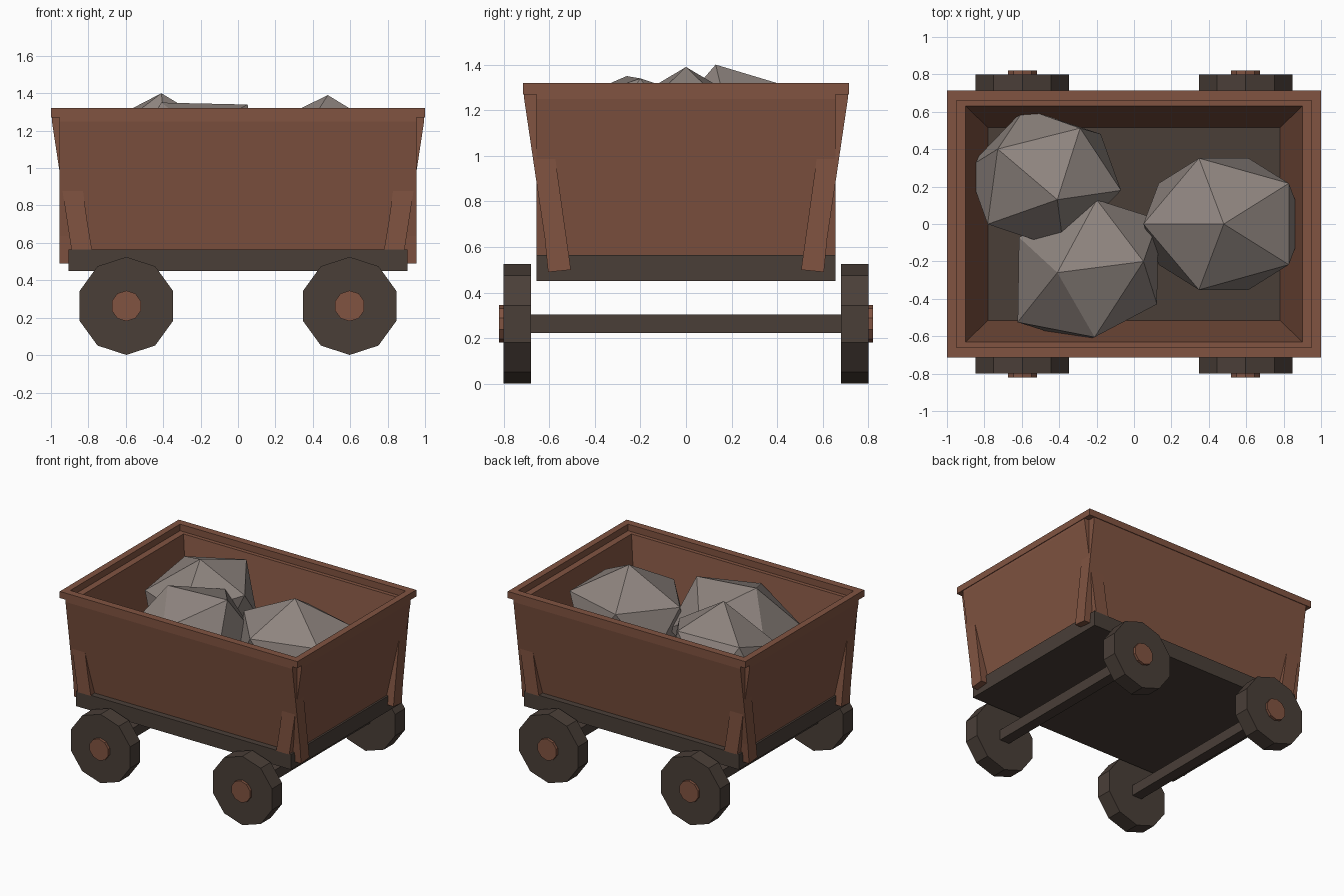
import bpy
import bmesh
import math
from mathutils import Vector

if "Cube" in bpy.data.objects:
    bpy.data.objects.remove(bpy.data.objects["Cube"], do_unlink=True)


def material(name, rgb):
    mat = bpy.data.materials.new(name)
    mat.use_nodes = True
    mat.diffuse_color = (*rgb, 1)
    mat.node_tree.nodes["Principled BSDF"].inputs["Base Color"].default_value = (*rgb, 1)
    return mat


wood = material("reddish_wood", (0.22, 0.088, 0.053))
dark = material("dark_timber", (0.068, 0.049, 0.039))
stone = material("grey_stone", (0.27, 0.23, 0.21))


def solid(name, points, mat):
    """Convex flat-faced solid around the given points."""
    bm = bmesh.new()
    for p in points:
        bm.verts.new(p)
    result = bmesh.ops.convex_hull(bm, input=bm.verts)
    unused = [v for v in result["geom_interior"] if isinstance(v, bmesh.types.BMVert)]
    bmesh.ops.delete(bm, geom=unused, context="VERTS")
    bmesh.ops.dissolve_limit(bm, angle_limit=0.005, verts=bm.verts, edges=bm.edges)
    bmesh.ops.recalc_face_normals(bm, faces=bm.faces)
    mesh = bpy.data.meshes.new(name)
    bm.to_mesh(mesh)
    bm.free()
    mesh.materials.append(mat)
    obj = bpy.data.objects.new(name, mesh)
    bpy.context.collection.objects.link(obj)
    return obj


def box(name, x, y, z, mat):
    solid(name, [(a, b, c) for a in x for b in y for c in z], mat)


def disc(name, x, z, radius, y0, y1, mat):
    """Ten-sided disc facing along y, one corner at the top."""
    turns = [math.tau * k / 10 for k in range(10)]
    solid(name, [(x + radius * math.sin(t), y, z + radius * math.cos(t))
                 for t in turns for y in (y0, y1)], mat)


# Flat bed
box("chassis", (-0.905, 0.905), (-0.655, 0.655), (0.45, 0.565), dark)

# Leaning wall panels: profiles run (outward, height)
side_profile = [(0.515, 0.56), (0.608, 0.56), (0.71, 1.25), (0.71, 1.27), (0.63, 1.27)]
end_profile = [(0.78, 0.56), (0.89, 0.56), (0.995, 1.25), (0.995, 1.27), (0.90, 1.27)]
for s, side, end in ((-1, "front", "right"), (1, "back", "left")):
    solid(side + "_wall", [(w, s * o, h) for o, h in side_profile for w in (-0.955, 0.955)], wood)
    solid(end + "_wall", [(s * o, w, h) for o, h in end_profile for w in (-0.655, 0.655)], wood)

    # Rim bars
    box(side + "_rim", (-1.0, 1.0), (s * 0.66, s * 0.715), (1.27, 1.32), wood)
    box(end + "_rim", (s * 0.95, s * 1.0), (-0.66, 0.66), (1.27, 1.32), wood)

# Wedge struts, two on every wall: (along, height, inner depth)
side_strut = [(0.785, 0.565, 0.59), (0.885, 0.565, 0.59), (0.83, 0.885, 0.64), (0.935, 0.885, 0.64)]
end_strut = [(0.505, 0.50, 0.88), (0.605, 0.49, 0.88), (0.575, 1.0, 0.94), (0.655, 1.0, 0.94)]
for sx, end in ((-1, "right"), (1, "left")):
    for sy, side in ((-1, "front"), (1, "back")):
        corner = side + "_" + end
        solid(corner + "_side_strut", [(sx * a, sy * d, h) for a, h, inner in side_strut
                                       for d in (inner, 0.655)], wood)
        solid(corner + "_end_strut", [(sx * d, sy * a, h) for a, h, inner in end_strut
                                      for d in (inner, 0.955)], wood)

        # Wheel and hub
        disc(corner + "_wheel", sx * 0.597, 0.263, 0.262, sy * 0.68, sy * 0.80, dark)
        disc(corner + "_hub", sx * 0.597, 0.263, 0.082, sy * 0.78, sy * 0.82, wood)

    # Axle
    x = sx * 0.597
    box(end + "_axle", (x - 0.04, x + 0.04), (-0.70, 0.70), (0.223, 0.303), dark)


def rock(name, centre, pole, p, q):
    """Skewed twenty-sided rock: a pole, a ring of five, and their opposites."""
    centre, pole, p, q = map(Vector, (centre, pole, p, q))
    offsets = [pole]
    for k in range(5):
        t = math.tau * k / 5
        offsets.append(pole * 0.447 + p * math.cos(t) + q * math.sin(t))
    solid(name, [centre + o * s for o in offsets for s in (1, -1)], stone)


# Load of rocks
rock("left_rock", (0.48, 0, 1.01), (0, 0, 0.38), (-0.43, 0, 0), (0, 0.37, 0))
rock("back_rock", (-0.48, 0.24, 1.01), (0.07, -0.11, 0.39),
     (-0.28, 0.21, 0.05), (0.26, 0.27, 0.09))
rock("front_rock", (-0.246, -0.25, 1.005), (-0.164, -0.01, 0.345),
     (0.12, 0.384, 0.07), (0.35, -0.068, 0.167))
